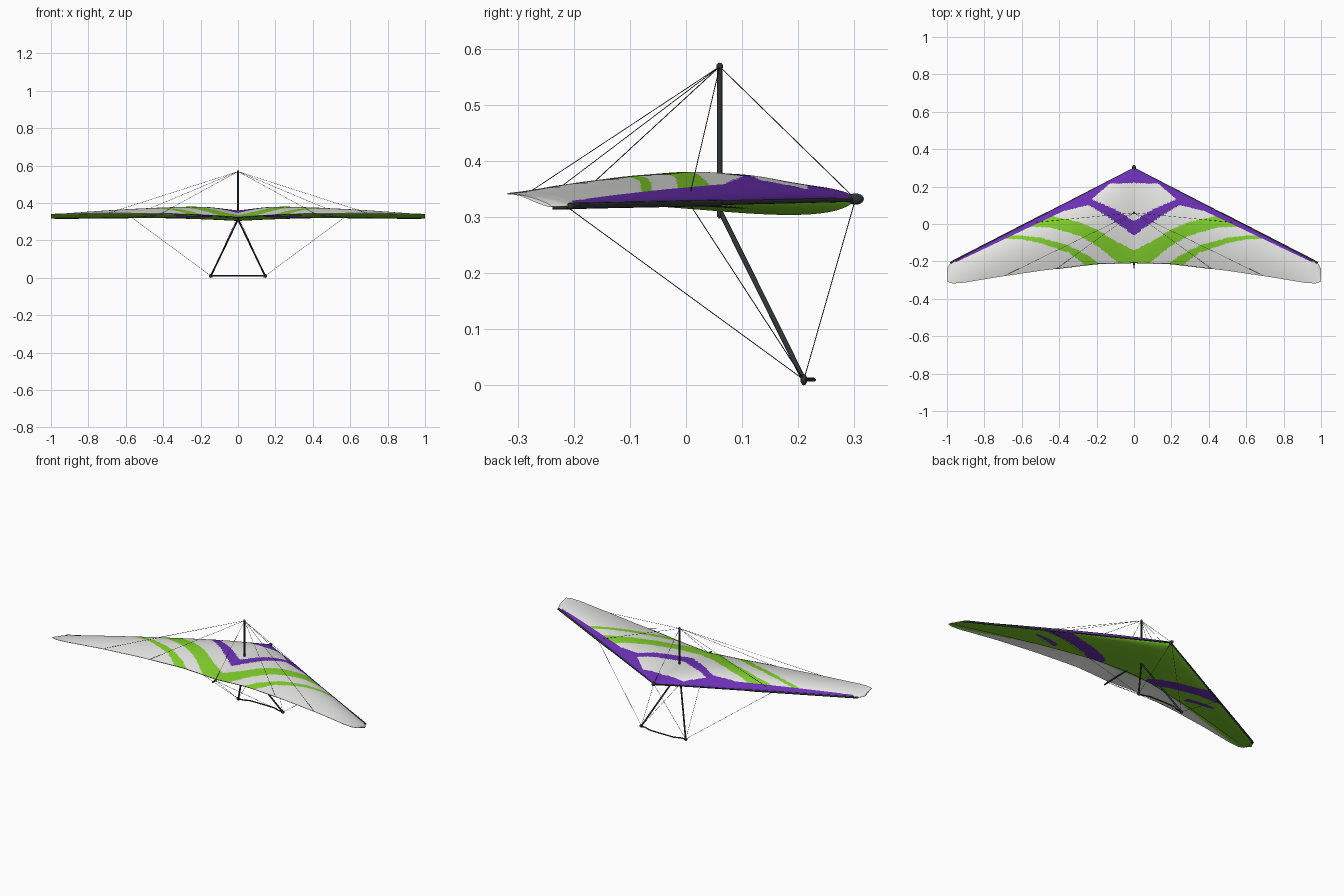
import bpy, bmesh, math
from mathutils import Vector, Matrix

if "Cube" in bpy.data.objects:
    bpy.data.objects.remove(bpy.data.objects["Cube"])


def material(name, rgb):
    m = bpy.data.materials.new(name)
    m.diffuse_color = (*rgb, 1)
    m.use_nodes = True
    m.node_tree.nodes["Principled BSDF"].inputs["Base Color"].default_value = m.diffuse_color
    return m


WHITE = material("sail white", (0.79, 0.79, 0.77))
GREEN = material("lime green", (0.22, 0.63, 0.025))
PURPLE = material("purple", (0.15, 0.03, 0.46))
DARK = material("dark tubing", (0.028, 0.034, 0.035))


def interp(points, x):
    """Straight-line interpolation through (x, value) points."""
    if x <= points[0][0]:
        return points[0][1]
    for (x0, v0), (x1, v1) in zip(points, points[1:]):
        if x <= x1:
            return v0 + (v1 - v0) * (x - x0) / (x1 - x0)
    return points[-1][1]


def smooth(a, b, v):
    t = min(max((v - a) / (b - a), 0), 1)
    return t * t * (3 - 2 * t)


# Planform and heights along the half span
LEAD_Y = [(0, .30), (.96, -.195), (.985, -.212), (1, -.24)]
TRAIL_Y = [(0, -.208), (.2, -.214), (.5, -.25), (.75, -.287), (.91, -.314), (.97, -.318), (1, -.308)]
LEAD_Z = [(0, .334), (1, .319)]
TRAIL_Z = [(0, .323), (.12, .332), (.25, .339), (.45, .344), (.7, .346), (1, .342)]
CAMBER = [(0, .030), (.06, .036), (.15, .045), (.25, .047), (.4, .042), (.6, .033), (.8, .021), (.95, .010), (1, .004)]
# Chord fraction where the lower skin ends
SKIN_END = [(0, .78), (.3, .78), (.6, .83), (.85, .91), (1, .97)]


def upper_z(s, t):
    base = interp(LEAD_Z, s) * (1 - t) + interp(TRAIL_Z, s) * t
    return base + interp(CAMBER, s) * (t / .375) ** .6 * ((1 - t) / .625)


def lower_z(s, t):
    base = interp(LEAD_Z, s) * (1 - t) + interp(TRAIL_Z, s) * t
    belly = .025 * (1 - s) ** 2 + .003
    low = base - belly * (t / .2) ** .5 * ((1 - t) / .8) ** 2
    return low + (upper_z(s, t) - .002 - low) * smooth(.70, .80, t)


def sail_point(x, t, top=True):
    s = abs(x)
    y = interp(LEAD_Y, s) * (1 - t) + interp(TRAIL_Y, s) * t
    return Vector((x, y, (upper_z if top else lower_z)(s, t)))


# Painted pattern: edges of each band as y over x
PURPLE_EDGE = [(0, .22), (.13, .215), (.23, .13), (.3, .088), (.38, .068), (.5, .010), (.7, -.084), (.95, -.203), (.97, -.19)]
CHEVRON_TOP = [(0, .015), (.085, .07), (.23, .135), (.3, .15)]
CHEVRON_LOW = [(0, -.06), (.15, .045), (.24, .10), (.32, .085)]
BAND_TOP = [(0, -.14), (.1, -.09), (.2, -.028), (.3, .012), (.45, .045), (.5, .05)]
BAND_LOW = [(0, -.26), (.08, -.21), (.2, -.115), (.3, -.06), (.45, -.018), (.65, -.012)]
STRIPE_TOP = [(.18, -.215), (.25, -.165), (.35, -.115), (.5, -.073), (.6, -.062), (.75, -.06)]
STRIPE_LOW = [(.26, -.22), (.35, -.153), (.5, -.102), (.6, -.082), (.75, -.078)]


def between(x, y, low, high):
    return interp(low, x) < y < interp(high, x)


def paint_top(x, y):
    if y > interp(PURPLE_EDGE, x):
        return 2
    if x < .32 and between(x, y, CHEVRON_LOW, CHEVRON_TOP):
        return 2
    if between(x, y, BAND_LOW, BAND_TOP):
        return 1
    if .18 < x < .72 and between(x, y, STRIPE_LOW, STRIPE_TOP):
        return 1
    return 0


def paint_under(x, y, t):
    if t > interp(SKIN_END, x):
        return 0
    if x > .15 and interp(BAND_LOW, x) < y < interp(BAND_TOP, x) + .01:
        return 2
    if .44 < x < .60 and between(x, y, STRIPE_LOW, STRIPE_TOP):
        return 2
    return 1


def finish(bm, name, mats, angle=40):
    bmesh.ops.recalc_face_normals(bm, faces=bm.faces[:])
    mesh = bpy.data.meshes.new(name)
    bm.to_mesh(mesh)
    bm.free()
    for m in mats:
        mesh.materials.append(m)
    ob = bpy.data.objects.new(name, mesh)
    bpy.context.collection.objects.link(ob)
    bpy.ops.object.select_all(action='DESELECT')
    ob.select_set(True)
    bpy.context.view_layer.objects.active = ob
    bpy.ops.object.shade_smooth_by_angle(angle=math.radians(angle))
    return ob


# Sail: upper and lower skins lofted across the span
def build_sail(nx=260, nt=90):
    bm = bmesh.new()
    ts = [(j / nt) ** 1.25 for j in range(nt + 1)]
    loop = [(t, True) for t in ts] + [(t, False) for t in reversed(ts[1:])]
    rows = [[bm.verts.new(sail_point(-1 + 2 * i / nx, t, top)) for t, top in loop] for i in range(nx + 1)]
    n = len(loop)
    for a, b in zip(rows, rows[1:]):
        for j in range(n):
            k = (j + 1) % n
            f = bm.faces.new((a[j], b[j], b[k], a[k]))
            c = f.calc_center_median()
            x = abs(c.x)
            if j < nt:
                f.material_index = paint_top(x, c.y)
            else:
                f.material_index = paint_under(x, c.y, (loop[j][0] + loop[k][0]) / 2)
    bm.faces.new(rows[0])
    bm.faces.new(rows[-1])
    finish(bm, "sail", [WHITE, GREEN, PURPLE])


# Tubes and cables: straight cylinders along each path
def add_tube(bm, path, r, sides=10):
    path = [Vector(p) for p in path]
    for a, b in zip(path, path[1:]):
        d = b - a
        mat = Matrix.Translation((a + b) / 2) @ d.to_track_quat('Z', 'Y').to_matrix().to_4x4()
        bmesh.ops.create_cone(bm, cap_ends=True, segments=sides, radius1=r, radius2=r, depth=d.length, matrix=mat)


def tubes(name, paths, r, sides=10):
    bm = bmesh.new()
    for p in paths:
        add_tube(bm, p, r, sides)
    finish(bm, name, [DARK])


def knobs(name, spots, size):
    bm = bmesh.new()
    for p in spots:
        bmesh.ops.create_uvsphere(bm, u_segments=16, v_segments=10, radius=1,
                                  matrix=Matrix.Translation(p) @ Matrix.Diagonal((*size, 1)))
    finish(bm, name, [DARK])


build_sail()

NOSE, TAIL = (0, .302, .332), (0, -.212, .318)
MAST_TOP, APEX = (0, .06, .568), (0, .06, .312)
SIDES = (-1, 1)

# Frame
tubes("keel", [[(0, -.238, .317), NOSE]], .004)
tubes("mast", [[(0, .06, .30), MAST_TOP]], .005)
tubes("leading_edge_tube", [[(0, .298, .331), (s * .48, .051, .325)] for s in SIDES], .004)
tubes("outer_leading_edge_tube", [[(s * .46, .0612, .325), (s * .955, -.193, .320), (s * .978, -.207, .320)]
                                  for s in SIDES], .0055)
tubes("control_upright", [[APEX, (s * .145, .21, .010)] for s in SIDES], .0045)
tubes("base_bar", [[(s * .145, .21, .010), (s * .115, .213, .010), (s * .08, .227, .010), (0, .228, .010)]
                   for s in SIDES], .0035)
tubes("apex_bracket", [[(s * .006, .06, .322), (s * .006, .06, .302), (0, .06, .300)] for s in SIDES], .003)

# Fittings
knobs("nose_fitting", [NOSE], (.010, .015, .010))
knobs("mast_cap", [MAST_TOP], (.006, .006, .007))
knobs("corner_fitting", [(s * .145, .21, .010) for s in SIDES], (.011, .006, .010))
knobs("wing_tip_cap", [(s * .976, -.206, .319) for s in SIDES], (.007, .007, .006))
knobs("keel_end", [TAIL], (.006, .010, .005))

# Rigging
cables = [[MAST_TOP, NOSE], [MAST_TOP, TAIL]]
for s in SIDES:
    corner = (s * .145, .21, .010)
    side_joint = (s * .575, .004, .327)
    cables += [[MAST_TOP, side_joint], [corner, NOSE], [corner, side_joint], [corner, TAIL]]
    cables += [[MAST_TOP, sail_point(s * x, .99)] for x in (.41, .69)]
tubes("rigging_cables", cables, .0008, 6)

# Cord sewn along the trailing edge
tubes("trailing_edge_cord", [[sail_point(s * x, 1) for x in (0, .1, .2, .3, .42)] for s in SIDES], .0016, 6)
